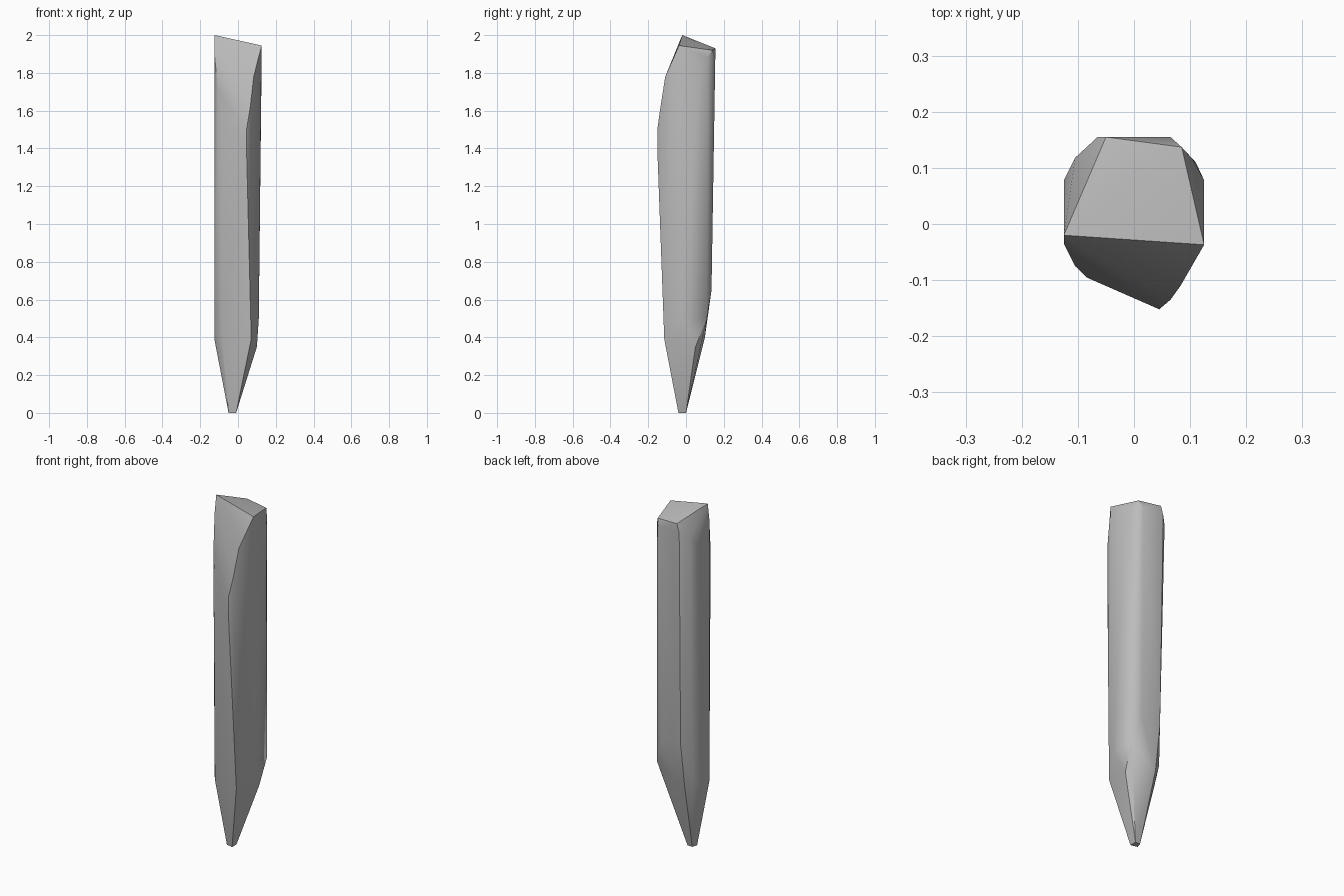
import bpy
import bmesh
import math

default_cube = bpy.data.objects.get("Cube")
if default_cube:
    bpy.data.objects.remove(default_cube, do_unlink=True)


def flat_material(name, colour):
    material = bpy.data.materials.new(name)
    material.use_nodes = True
    material.diffuse_color = colour
    material.node_tree.nodes["Principled BSDF"].inputs["Base Color"].default_value = colour
    return material


def convex_part(name, corner_groups, material):
    """Wrap a tight convex skin around the corners of a hewn piece."""
    bm = bmesh.new()
    for group in corner_groups:
        for corner in group:
            bm.verts.new(corner)
    hull = bmesh.ops.convex_hull(bm, input=bm.verts[:])
    spare = {v for v in hull["geom_interior"] + hull["geom_unused"]
             if isinstance(v, bmesh.types.BMVert)}
    bmesh.ops.delete(bm, geom=list(spare), context="VERTS")
    bmesh.ops.recalc_face_normals(bm, faces=bm.faces[:])
    mesh = bpy.data.meshes.new(name)
    bm.to_mesh(mesh)
    bm.free()
    mesh.materials.append(material)
    part = bpy.data.objects.new(name, mesh)
    bpy.context.collection.objects.link(part)
    return part


# Slanted cut at the top
top_cut = [(-.125, -.02, 2), (.125, -.037, 1.945), (.085, .137, 1.92),
           (-.05, .155, 1.93), (-.105, 0, 1.99)]

# Shoulder corners, with the front ridge falling away from the cut
front_ridge = [(.083, -.11, 1.78), (.065, -.135, 1.62),
               (.045, -.152, 1.5), (.045, -.152, 1.4)]
shoulder = [(.125, .078, 1.85), (.105, .115, 1.88), (.065, .155, 1.88),
            (-.065, .155, 1.88), (-.105, .118, 1.85), (-.125, .078, 1.8),
            (-.125, -.035, 1.9), (-.105, -.075, 1.7), (-.085, -.095, 1.6)]

# Corners where the shaft starts to taper
taper = [(-.125, -.035, .39), (-.085, -.09, .39), (.07, -.115, .39),
         (.11, -.03, .5), (.1, .05, .35), (.11, .11, .5), (.06, .135, .65),
         (-.06, .135, .65), (-.06, .1, .4), (-.1, .08, .45), (-.125, .025, .4)]

# Blunt point
tip = [(-.05, -.03, 0), (-.01, -.04, 0), (-.01, 0, 0), (-.04, 0, 0)]

grey = flat_material("plain grey", (.5, .5, .5, 1))
stake = convex_part("stake", [top_cut, front_ridge, shoulder, taper, tip], grey)

# Soft faces with crisp cut edges
bpy.ops.object.select_all(action="DESELECT")
stake.select_set(True)
bpy.context.view_layer.objects.active = stake
bpy.ops.object.shade_smooth_by_angle(angle=math.radians(30))
